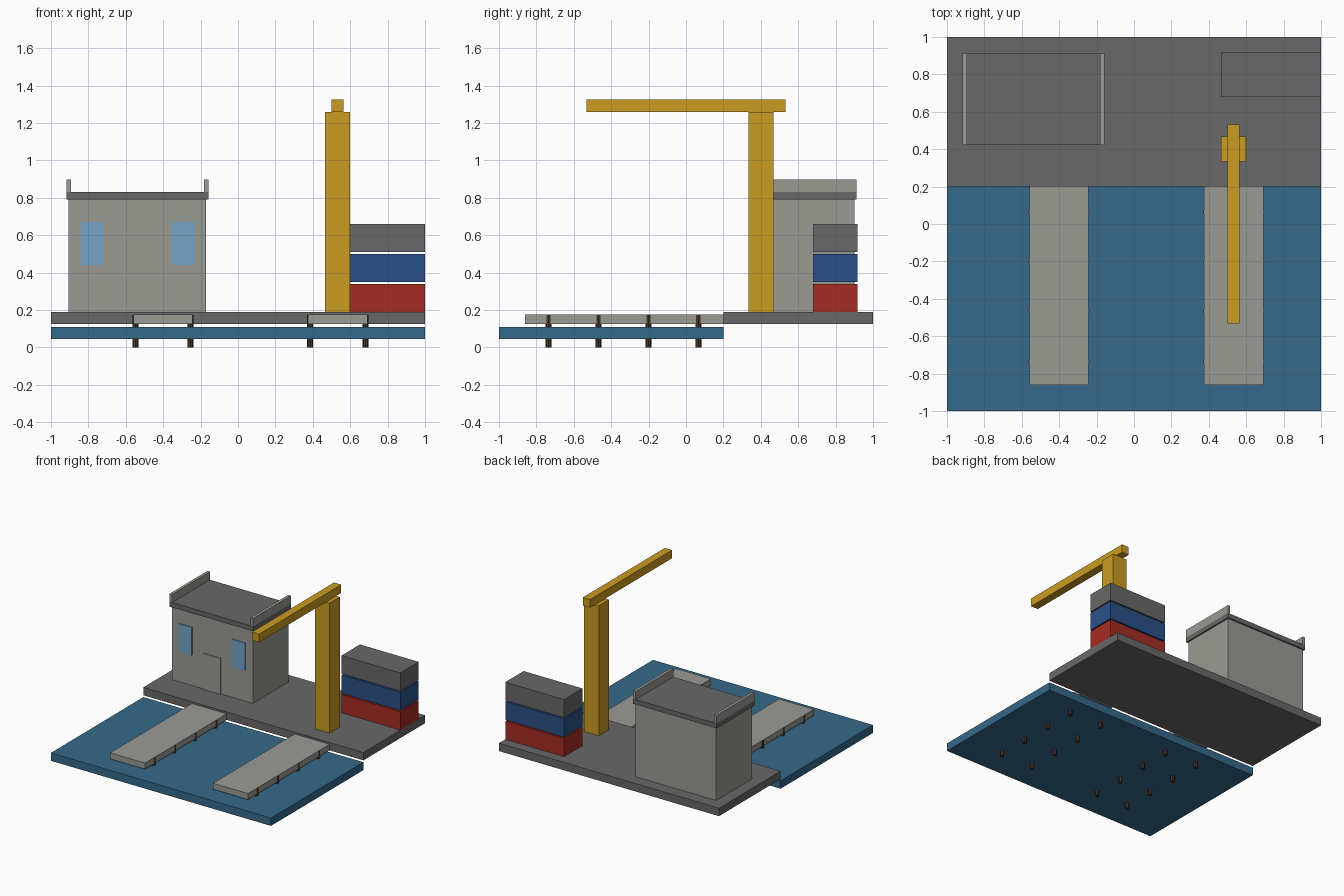
import bpy
from mathutils import Vector

default = bpy.data.objects.get("Cube")
if default:
    bpy.data.objects.remove(default, do_unlink=True)


def srgb(code):
    """Hex colour to linear RGBA."""
    vals = [int(code[i:i + 2], 16) / 255 for i in (0, 2, 4)]
    return [v / 12.92 if v <= 0.04045 else ((v + 0.055) / 1.055) ** 2.4 for v in vals] + [1.0]


def material(name, code):
    mat = bpy.data.materials.new(name)
    mat.use_nodes = True
    mat.diffuse_color = srgb(code)
    mat.node_tree.nodes["Principled BSDF"].inputs["Base Color"].default_value = srgb(code)
    return mat


water = material("water blue", "35698A")
asphalt = material("dark grey", "686868")
concrete = material("light concrete", "9B9B95")
yellow = material("crane yellow", "CB9C22")
red = material("container red", "A52D23")
blue = material("container blue", "2B5088")
glass = material("window glass", "75A5C7")
timber = material("pile brown", "4A3628")


def box(name, mat, x, y, z):
    """Box from (low, high) ranges on each axis."""
    low, high = Vector((x[0], y[0], z[0])), Vector((x[1], y[1], z[1]))
    bpy.ops.mesh.primitive_cube_add(size=1, location=(low + high) / 2)
    ob = bpy.context.object
    ob.name = name
    ob.scale = high - low
    bpy.ops.object.transform_apply(location=False, rotation=False, scale=True)
    ob.data.materials.append(mat)
    return ob


# Water and quay
box("water", water, (-1, 1), (-1, 0.2), (0.045, 0.11))
box("quay_deck", asphalt, (-1, 1), (0.2, 1), (0.125, 0.19))

# Piers on rows of round piles
for side, left, right in (("right", -0.56, -0.243), ("left", 0.375, 0.692)):
    box(f"{side}_pier", concrete, (left, right), (-0.86, 0.2), (0.125, 0.175))
    for row in range(4):
        for edge, x in (("outer", left + 0.011), ("inner", right - 0.011)):
            bpy.ops.mesh.primitive_cylinder_add(
                vertices=8, radius=0.016, depth=0.173,
                location=(x, -0.735 + row * 0.267, 0.0865))
            pile = bpy.context.object
            pile.name = f"{side}_pier_{edge}_pile_{row + 1}"
            pile.data.materials.append(timber)

# Harbour office with flat roof and side parapets
front = 0.435
box("office_walls", concrete, (-0.905, -0.17), (front, 0.9), (0.19, 0.79))
box("office_roof", asphalt, (-0.917, -0.158), (0.423, 0.912), (0.79, 0.83))
for side, x in (("right", -0.917), ("left", -0.181)):
    box(f"{side}_parapet", concrete, (x, x + 0.023), (0.423, 0.912), (0.83, 0.897))
box("office_door", concrete, (-0.615, -0.46), (front - 0.008, front), (0.19, 0.485))
for side, x in (("right", -0.84), ("left", -0.355)):
    box(f"{side}_window", glass, (x, x + 0.12), (front - 0.008, front), (0.44, 0.67))

# Crane
box("crane_mast", yellow, (0.465, 0.598), (0.335, 0.468), (0.19, 1.258))
box("crane_boom", yellow, (0.499, 0.565), (-0.533, 0.533), (1.258, 1.325))

# Stacked containers
for level, (name, mat) in enumerate((("bottom", red), ("middle", blue), ("top", asphalt))):
    base = 0.19 + level * 0.16
    box(f"{name}_container", mat, (0.465, 1), (0.68, 0.918), (base, base + 0.15))
